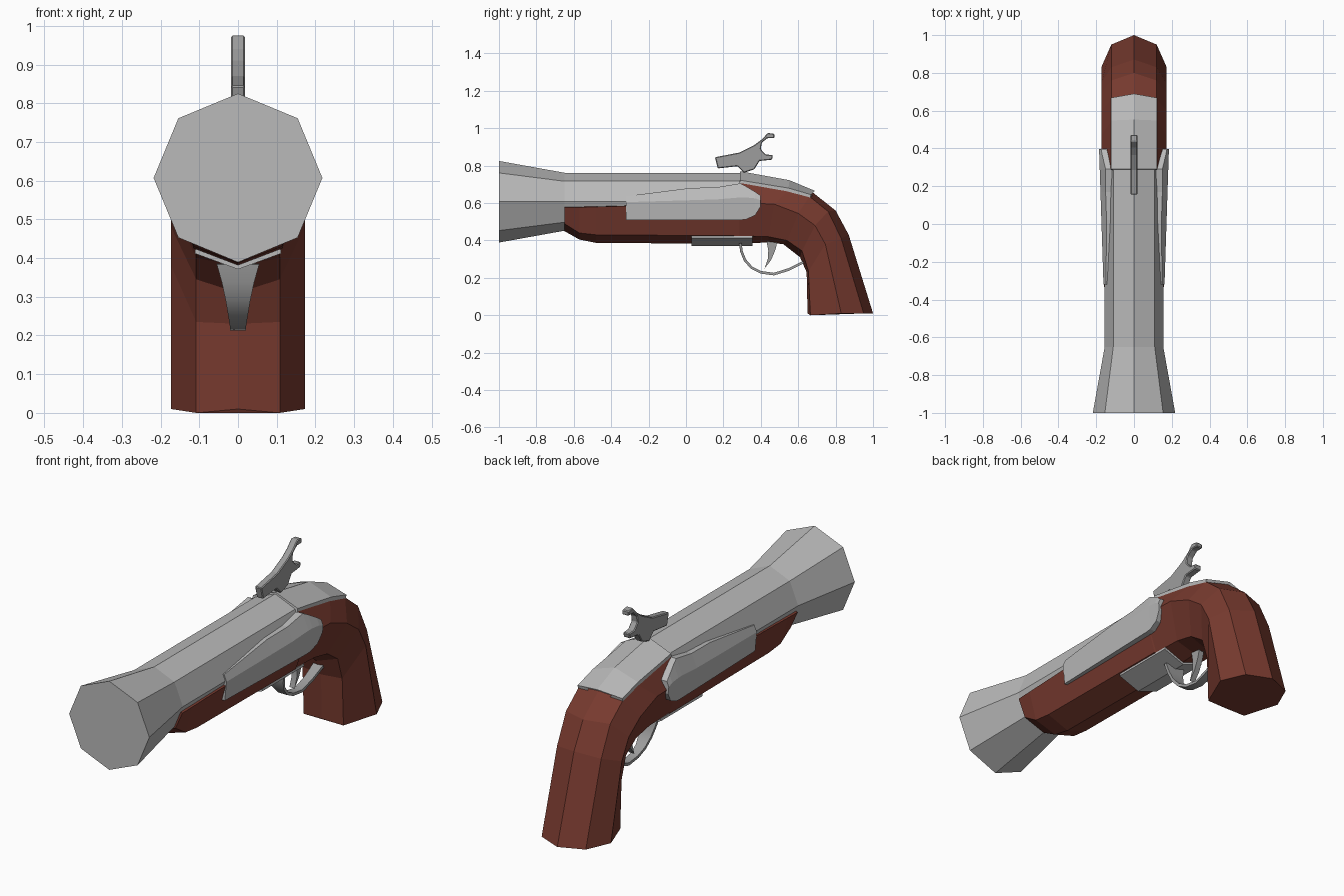
import bpy, bmesh, math
from mathutils import Vector

if "Cube" in bpy.data.objects:
    bpy.data.objects.remove(bpy.data.objects["Cube"])


def material(name, rgb):
    m = bpy.data.materials.new(name)
    m.diffuse_color = (*rgb, 1)
    m.use_nodes = True
    m.node_tree.nodes["Principled BSDF"].inputs["Base Color"].default_value = m.diffuse_color
    return m


wood = material("red_wood", (0.185, 0.042, 0.028))
steel = material("grey_steel", (0.49, 0.49, 0.49))
dark_steel = material("dark_steel", (0.34, 0.34, 0.34))


def loft(name, rings, mat=steel):
    """Skin a closed, capped body through rings of equal point count."""
    bm = bmesh.new()
    loops = [[bm.verts.new(p) for p in r] for r in rings]
    n = len(loops[0])
    for a, b in zip(loops, loops[1:]):
        for i in range(n):
            j = (i + 1) % n
            bm.faces.new((a[i], a[j], b[j], b[i]))
    bm.faces.new(loops[0])
    bm.faces.new(loops[-1])
    bmesh.ops.recalc_face_normals(bm, faces=bm.faces)
    me = bpy.data.meshes.new(name)
    bm.to_mesh(me)
    bm.free()
    ob = bpy.data.objects.new(name, me)
    bpy.context.collection.objects.link(ob)
    me.materials.append(mat)
    return ob


def slab(name, outline, half, mat):
    """Extrude a (y, z) side outline symmetrically across x."""
    return loft(name, [[(x, y, z) for y, z in outline] for x in (-half, half)], mat)


def mirrored(half):
    """Close a half section whose first and last points lie on x = 0."""
    return half + [(-x, y, z) for x, y, z in half[-2:0:-1]]


# Octagonal barrel with flared muzzle
loft("barrel", [[(r * math.sin(k * math.pi / 4), y, 0.607 + r * math.cos(k * math.pi / 4))
                 for k in range(8)]
                for y, r in ((-1, 0.218), (-0.65, 0.155), (0.292, 0.155))])

# Stock: forend stations (y, side x, side z, lower edge z, bottom z) stay below the barrel
rings = []
for y, xm, zm, zl, zb in ((-0.65, 0.153, 0.575, 0.49, 0.45), (-0.57, 0.154, 0.577, 0.44, 0.405),
                          (-0.48, 0.155, 0.58, 0.43, 0.387), (0.285, 0.168, 0.60, 0.425, 0.382)):
    rings.append(mirrored([(0, y, 0.6), (0.12, y, 0.585), (xm, y, zm), (0.115, y, zl), (0, y, zb)]))
# Grip stations: (y, z) of ridge, upper edge, side, lower edge, belly
for st in (((.29, .755), (.29, .71), (.29, .60), (.29, .425), (.29, .382)),
           ((.55, .71), (.545, .665), (.47, .595), (.44, .42), (.44, .39)),
           ((.68, .655), (.66, .635), (.60, .545), (.54, .40), (.52, .38)),
           ((.80, .56), (.76, .555), (.69, .48), (.62, .345), (.61, .31)),
           ((.87, .43), (.83, .41), (.745, .38), (.655, .235), (.645, .23)),
           ((1.0, .01), (.95, .01), (.83, .01), (.665, 0), (.65, .01))):
    rings.append(mirrored([(x, *p) for x, p in zip((0, .12, .173, .108, 0), st)]))
loft("stock", rings, wood)

# Tang plate over the wrist: (centre y, z), (edge y, z)
loft("tang_plate", [mirrored([(0, *c), (0.122, *e), (0.122, e[0] - .005, e[1] - .02),
                              (0, c[0] - .005, c[1] - .03)])
                    for c, e in (((.29, .77), (.29, .722)), ((.553, .722), (.548, .68)),
                                 ((.69, .665), (.668, .645)))])

# Lock plates on both sides: y, bottom, crease and top heights
for side, label in ((1, "right"), (-1, "left")):
    rings = []
    for y, lo, mid, hi in ((-.32, .51, .605, .637), (.02, .51, .615, .68), (.17, .51, .62, .685),
                           (.29, .51, .63, .705), (.32, .512, .63, .69),
                           (.37, .535, .625, .66), (.398, .58, .615, .64)):
        x = 0.172 + 0.013 * y / 0.4
        rings.append([(side * a, y, z) for a, z in
                      ((.125, lo), (x - .01 * (mid - lo) / .1, lo), (x, mid),
                       (x - (hi - mid) * .42, hi), (.115, hi))])
    loft("lock_plate_" + label, rings)

# V-shaped plate under the stock
loft("bottom_plate", [mirrored([(0, y, .382), (.11, y, .424), (.112, y, .412), (0, y, .371)])
                      for y in (.03, .355)])

# Cocked hammer with open jaws, rim edges softened
hammer = slab("hammer", [(.155, .845), (.17, .785), (.275, .797), (.31, .762), (.365, .78),
                         (.393, .825), (.46, .832), (.465, .856), (.425, .86), (.40, .888),
                         (.405, .922), (.435, .947), (.472, .947), (.472, .97), (.438, .975),
                         (.405, .94), (.365, .91), (.285, .87)], 0.018, dark_steel)
bev = hammer.modifiers.new("soft_rim", 'BEVEL')
bev.width = 0.004
bev.segments = 1

# Trigger guard: tapering strip along a curved path (y, z, half width)
path = [(.29, .385, .055), (.297, .34, .042), (.315, .295, .032), (.35, .255, .025),
        (.40, .23, .021), (.47, .22, .02), (.55, .245, .022), (.63, .285, .026)]
rings = []
for i, (y, z, w) in enumerate(path):
    a, b = path[max(i - 1, 0)], path[min(i + 1, len(path) - 1)]
    n = Vector((b[1] - a[1], a[0] - b[0])).normalized() * 0.007
    rings.append([(-w, y - n.x, z - n.y), (w, y - n.x, z - n.y),
                  (w, y + n.x, z + n.y), (-w, y + n.x, z + n.y)])
guard = loft("trigger_guard", rings, dark_steel)

# Trigger
trigger = slab("trigger", [(.43, .40), (.49, .40), (.478, .35), (.455, .295), (.42, .25),
                           (.437, .30), (.44, .345)], 0.014, dark_steel)

# Smooth shading on the curved fittings only
for ob in (guard, trigger):
    bpy.context.view_layer.objects.active = ob
    ob.select_set(True)
bpy.ops.object.shade_smooth_by_angle(angle=math.radians(40))
